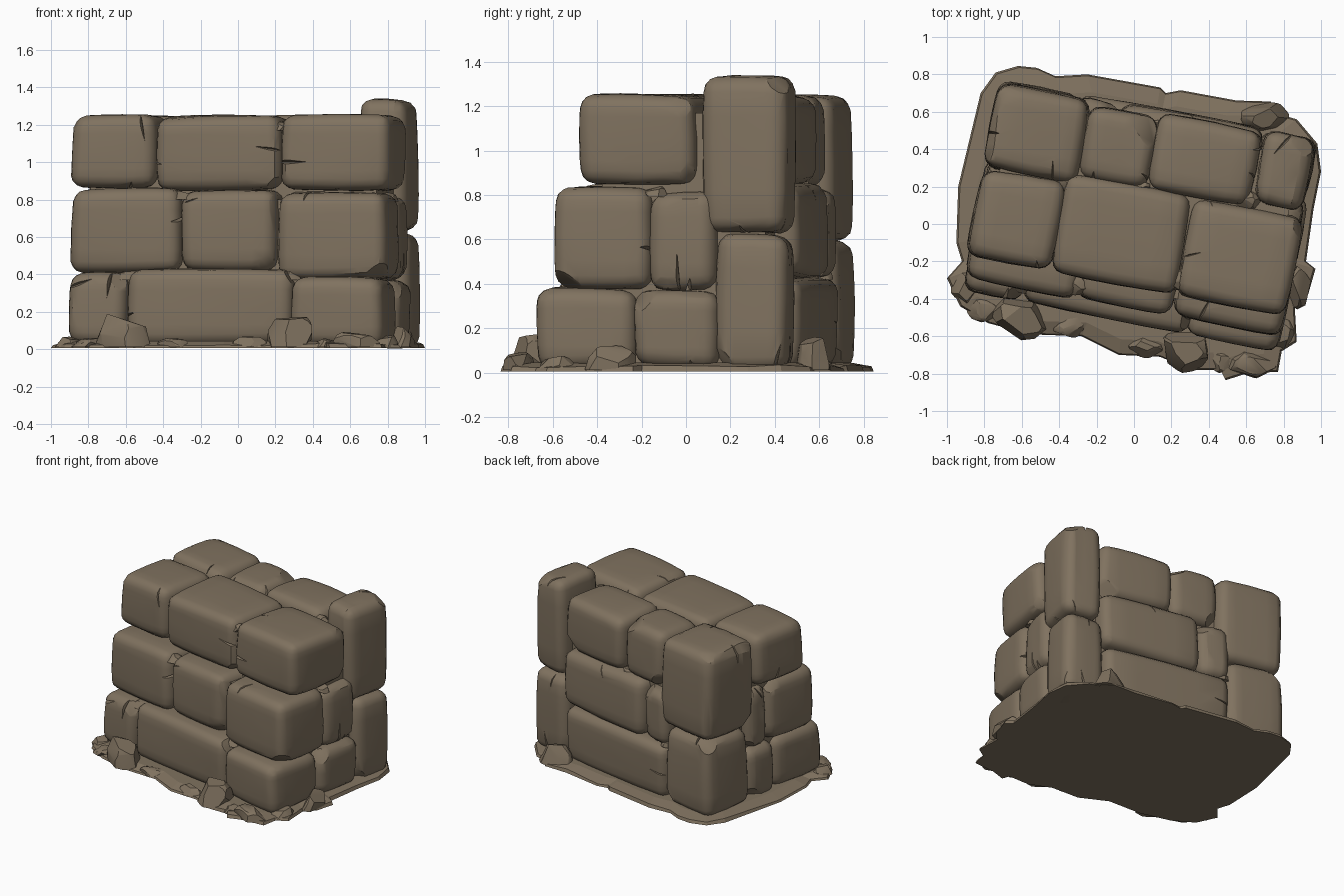
import bpy, bmesh, math, random
from mathutils import Vector, Matrix

if "Cube" in bpy.data.objects:
    bpy.data.objects.remove(bpy.data.objects["Cube"])

random.seed(23)
ROT = Matrix.Rotation(math.radians(-11), 4, 'Z')   # the wall is turned on its base
rnd = random.uniform

stone_mat = bpy.data.materials.new("brown stone")
stone_mat.diffuse_color = (0.215, 0.168, 0.115, 1)
stone_mat.use_nodes = True
stone_mat.node_tree.nodes["Principled BSDF"].inputs["Base Color"].default_value = stone_mat.diffuse_color


def add_object(name, bm, matrix=Matrix()):
    bmesh.ops.recalc_face_normals(bm, faces=bm.faces[:])
    me = bpy.data.meshes.new(name)
    bm.to_mesh(me)
    bm.free()
    ob = bpy.data.objects.new(name, me)
    bpy.context.collection.objects.link(ob)
    ob.matrix_world = matrix
    me.materials.append(stone_mat)
    return ob


def finish(ob, angle=34):
    ob.data.shade_smooth()
    ob.data.set_sharp_from_angle(angle=math.radians(angle))


def chop(bm, co, no, clear=True):
    # slice a chip off and close the flat scar, or only cut a seam
    bmesh.ops.bisect_plane(bm, geom=bm.verts[:] + bm.edges[:] + bm.faces[:], dist=1e-5,
                           plane_co=co, plane_no=no, clear_outer=clear)
    if clear:
        bmesh.ops.holes_fill(bm, edges=[e for e in bm.edges if e.is_boundary], sides=0)


def crack_cutter(half, count):
    # thin wedges that start at an edge and run across a face
    bm = bmesh.new()
    unit = [Vector((1, 0, 0)), Vector((0, 1, 0)), Vector((0, 0, 1))]
    for _ in range(count):
        a, b, c = random.choice([(1, 2, 0), (1, 0, 2), (0, 2, 1), (0, 1, 2), (2, 1, 0), (2, 0, 1)])
        A, B, C = unit[a] * random.choice((-1, 1)), unit[b] * random.choice((-1, 1)), unit[c]
        p = A * (half[a] - .01) + B * (half[b] + .02) + C * rnd(-.6, .6) * half[c]
        tip = p - B * rnd(.14, .24) + C * rnd(-.1, .1) + A * .01
        w, d = rnd(.012, .022), rnd(.05, .075)
        ring = [bm.verts.new(p + q) for q in (C * w, A * d, -C * w, -A * d)]
        t = bm.verts.new(tip)
        bm.faces.new(ring)
        for i in range(4):
            bm.faces.new((ring[i], ring[(i + 1) % 4], t))
    return add_object("crack_cutter", bm, ROT)


def stone(name, u0, u1, v0, v1, z0, z1, bevel=.06, bulge=.009):
    z0 = max(z0, .02)
    centre = Vector(((u0 + u1) / 2, (v0 + v1) / 2, (z0 + z1) / 2))
    half = Vector(((u1 - u0) / 2 + .011, (v1 - v0) / 2 + .011, (z1 - z0) / 2 + .011))
    bm = bmesh.new()
    bmesh.ops.create_cube(bm, size=2)
    for v in bm.verts:                              # uneven corners
        v.co = Vector([v.co[i] * (half[i] + rnd(-.018, .008)) for i in range(3)])
    bmesh.ops.bevel(bm, geom=bm.edges[:], offset=min(bevel, min(half) * .45), segments=3,
                    profile=.5, affect='EDGES', clamp_overlap=True)
    for i in range(3):                              # seams that let the sides swell
        for f in (-.45, .03, .5):
            co, no = Vector(), Vector()
            co[i], no[i] = f * half[i], 1
            chop(bm, co, no, False)
    for v in bm.verts:
        q = Vector([v.co[i] / half[i] for i in range(3)])
        v.co -= Vector([q[i] * bulge * (q.length_squared - q[i] ** 2) for i in range(3)])
        v.co += Vector((rnd(-1, 1), rnd(-1, 1), rnd(-1, 1))) * .002
    # broken corners and edges
    for k in range(4):
        s = Vector([random.choice((-1, 1)) for _ in range(3)])
        corner = Vector([s[i] * (half[i] - bulge) for i in range(3)])
        n = Vector([s[i] * rnd(.5, 1.1) for i in range(3)])
        depth = rnd(.06, .085)
        if k > 1:
            n[random.randrange(3)] *= .08
            depth = rnd(.035, .045)
        n.normalize()
        chop(bm, corner - n * depth, n)
    place = ROT @ Matrix.Translation(centre)
    ob = add_object(name, bm, place)
    # carve the cracks
    cutter = crack_cutter(half, 3)
    cutter.matrix_world = place
    mod = ob.modifiers.new("cracks", 'BOOLEAN')
    mod.operation, mod.object, mod.solver = 'DIFFERENCE', cutter, 'EXACT'
    mod.use_self = True
    bpy.context.view_layer.update()
    carved = bpy.data.meshes.new_from_object(ob.evaluated_get(bpy.context.evaluated_depsgraph_get()))
    ob.modifiers.clear()
    if len(carved.polygons) > 20:
        ob.data = carved
    bpy.data.objects.remove(cutter)
    finish(ob)


# front courses, stepping back with height: z0, tops, front, backs, joints along the wall
courses = [
    (0.00, (.41, .42, .38), -.52, (-.06, -.1, -.07), (-.825, -.51, .385, .89)),
    (0.40, (.86, .85, .84), -.45, (.0, .0, .0), (-.83, -.235, .29, .89)),
    (0.85, (1.25, 1.245, 1.255), -.33, (.14, .20, .20), (-.85, -.395, .285, .885)),
]
for r, (z0, tops, front, backs, joints) in enumerate(courses):
    for i in range(3):
        stone("front_stone_%d_%d" % (r + 1, i + 1), joints[i], joints[i + 1],
              front + rnd(-.004, .006), backs[i], z0 if r == 0 else courses[r - 1][1][i], tops[i])

# right end fillers and the tall back right corner
stone("right_stone_low", .50, .89, -.07, .31, 0, .365)
stone("right_stone_mid", .50, .87, 0, .30, .375, .81)
stone("corner_right_low", .57, .875, .30, .625, 0, .62)
stone("corner_right_high", .60, .875, .235, .625, .63, 1.33)
# left end fillers and the back left corner
stone("left_stone_low", -.84, -.50, -.06, .20, 0, .40)
stone("left_stone_mid", -.82, -.50, 0, .20, .41, .84)
stone("corner_left_low", -.85, -.41, .20, .615, 0, .59)
stone("corner_left_high", -.85, -.345, .15, .605, .60, 1.25)
# back courses between the corners
stone("back_stone_low", -.42, .57, .25, .63, 0, .43)
stone("back_stone_mid_wide", -.19, .59, .25, .635, .43, .85)
stone("back_stone_mid_small", -.42, -.19, .25, .61, .43, .83)
stone("back_stone_high_wide", .03, .59, .21, .605, .85, 1.25)
stone("back_stone_high_small", -.345, .03, .20, .575, .83, 1.24)

# solid fill behind the joints
for r, (front, z0, z1) in enumerate([(-.42, .02, .37), (-.35, .37, .80), (-.23, .80, 1.17)]):
    bm = bmesh.new()
    bmesh.ops.create_cube(bm, size=1)
    bmesh.ops.scale(bm, vec=(1.56, .52 - front, z1 - z0), verts=bm.verts)
    add_object("wall_core_%d" % (r + 1), bm,
               ROT @ Matrix.Translation((.02, (.52 + front) / 2, (z0 + z1) / 2)))

# ragged ground slab
outline = [(-.74, .81), (-.62, .845), (-.52, .835), (-.42, .79), (-.25, .80), (.14, .73), (.17, .70),
           (.25, .715), (.55, .66), (.73, .655), (.80, .58), (.87, .56), (.98, .43), (1, .28),
           (.96, .08), (.92, -.2), (.97, -.24), (.93, -.38), (.86, -.45), (.87, -.63), (.79, -.68),
           (.77, -.79), (.60, -.80), (.49, -.835), (.47, -.78), (.30, -.78), (.14, -.71), (-.08, -.70),
           (-.28, -.6), (-.55, -.59), (-.78, -.53), (-.93, -.44), (-1, -.29), (-.92, -.2), (-.95, -.1),
           (-.94, .2), (-.82, .70)]
bm = bmesh.new()
low = [bm.verts.new((x, y, .006)) for x, y in outline]
rim = [bm.verts.new((x * .99, y * .99, rnd(.018, .035))) for x, y in outline]
top = [bm.verts.new((x * .9, y * .88, .045)) for x, y in outline]
bm.faces.new(low)
bm.faces.new(top)
n = len(outline)
for a, b in ((low, rim), (rim, top)):
    for i in range(n):
        bm.faces.new((a[i], a[(i + 1) % n], b[(i + 1) % n], b[i]))
add_object("ground_slab", bm)


def rock(name, x, y, z, sx, sy, sz, turn=0):
    # faceted lump: a rough ball sliced by random planes
    bm = bmesh.new()
    bmesh.ops.create_icosphere(bm, subdivisions=2, radius=1.15)
    chop(bm, Vector((0, 0, .9)), Vector((rnd(-.3, .3), rnd(-.3, .3), 1)).normalized())
    for _ in range(9):
        d = Vector((rnd(-1, 1), rnd(-1, 1), rnd(-.1, .8))).normalized()
        chop(bm, d * rnd(.75, .9), d)
    bmesh.ops.scale(bm, vec=(sx / 2, sy / 2, sz), verts=bm.verts)
    ob = add_object(name, bm, Matrix.Translation((x, y, z)) @ Matrix.Rotation(turn, 4, 'Z'))
    for v in ob.data.vertices:
        v.co.z = max(v.co.z, 0)
    finish(ob, 28)


# fallen rubble round the foot: x, y, width, depth, height
rubble = [(-.62, -.50, .30, .22, .19), (.28, -.68, .28, .22, .17), (.62, -.75, .26, .14, .08),
          (.88, -.33, .13, .22, .11), (-.90, -.34, .15, .16, .06), (.70, .57, .24, .16, .15),
          (.06, -.65, .18, .12, .06), (-.33, -.54, .20, .12, .05), (.79, -.58, .15, .18, .07),
          (-.80, -.46, .18, .12, .05), (.47, -.73, .14, .12, .05)]
for i, (x, y, w, d, h) in enumerate(rubble):
    rock("rubble_%d" % (i + 1), x, y, .012, w, d, h, rnd(-.3, .3))

# small chips wedged into the joints: along, depth, height
for i, (u, v, z) in enumerate([(.36, -.40, .37), (-.24, -.38, .80), (-.5, -.42, .37), (.29, -.25, 1.17),
                               (.80, .02, .79), (-.02, .2, 1.16), (.57, .25, 1.17), (-.38, .15, 1.16),
                               (.03, .53, .82), (-.42, .54, .42)]):
    p = ROT @ Vector((u, v, z))
    rock("joint_chip_%d" % (i + 1), p.x, p.y, p.z, .14, .1, .05, rnd(-.4, .4))
